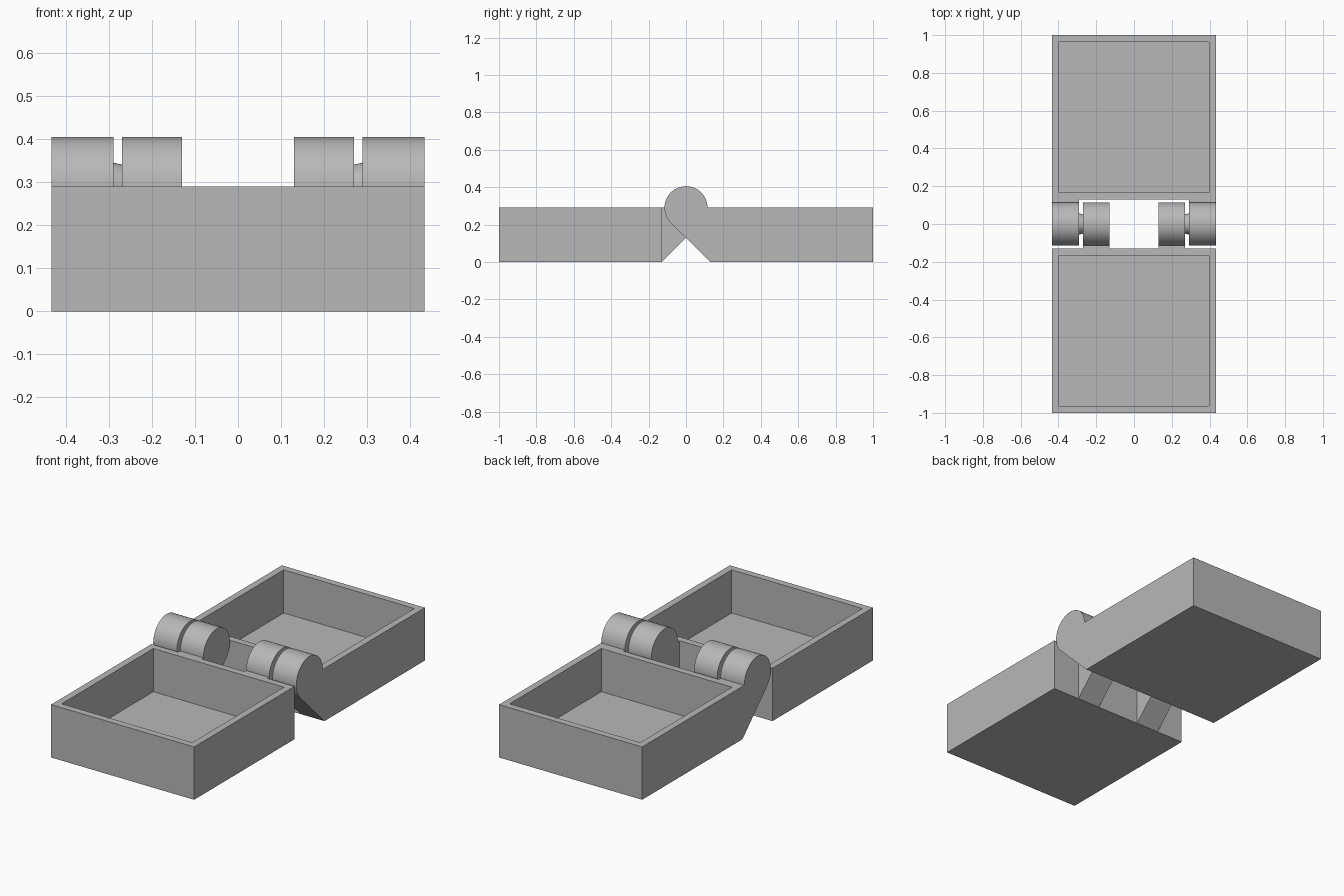
import bpy, bmesh, math
from mathutils import Matrix

cube = bpy.data.objects.get("Cube")
if cube:
    bpy.data.objects.remove(cube, do_unlink=True)

HALF_WIDTH = 0.434
HEIGHT = 0.29
GAP = 0.13        # distance from the hinge axis to each tray
RADIUS = 0.115    # knuckle radius
WALL = 0.053

grey = bpy.data.materials.new("plain_grey")
grey.diffuse_color = (0.48, 0.48, 0.48, 1)
grey.use_nodes = True
grey.node_tree.nodes["Principled BSDF"].inputs["Base Color"].default_value = grey.diffuse_color


def make_object(name, bm):
    bmesh.ops.recalc_face_normals(bm, faces=bm.faces)
    mesh = bpy.data.meshes.new(name)
    bm.to_mesh(mesh)
    bm.free()
    mesh.materials.append(grey)
    obj = bpy.data.objects.new(name, mesh)
    bpy.context.collection.objects.link(obj)
    return obj


def tray(name, side):
    """Open box: a block whose top face is inset and pushed down."""
    bm = bmesh.new()
    bmesh.ops.create_cube(bm, size=1)
    bmesh.ops.scale(bm, vec=(2 * HALF_WIDTH, 1 - GAP, HEIGHT), verts=bm.verts)
    bmesh.ops.translate(bm, vec=(0, side * (1 + GAP) / 2, HEIGHT / 2), verts=bm.verts)
    top = max(bm.faces, key=lambda f: f.calc_center_median().z)
    bmesh.ops.inset_region(bm, faces=[top], thickness=WALL)
    floor = bmesh.ops.extrude_face_region(bm, geom=[top])["geom"]
    bmesh.ops.delete(bm, geom=[top], context='FACES_ONLY')
    bmesh.ops.translate(bm, vec=(0, 0, WALL - HEIGHT),
                        verts=[v for v in floor if isinstance(v, bmesh.types.BMVert)])
    return make_object(name, bm)


def knuckle(name, side, x0, x1):
    """Round hinge barrel with a sloping arm down to its tray."""
    steps = 50
    arc = [math.radians(225) * i / steps for i in range(steps + 1)]
    profile = [(RADIUS * math.cos(a), HEIGHT + RADIUS * math.sin(a)) for a in arc]
    # the arm reaches slightly into the tray wall so the two weld together
    profile += [(GAP, 0), (GAP + 0.02, 0), (GAP + 0.02, HEIGHT)]
    bm = bmesh.new()
    face = bm.faces.new([bm.verts.new((x0, side * y, z)) for y, z in profile])
    geom = bmesh.ops.extrude_face_region(bm, geom=[face])["geom"]
    bmesh.ops.translate(bm, vec=(x1 - x0, 0, 0),
                        verts=[v for v in geom if isinstance(v, bmesh.types.BMVert)])
    return make_object(name, bm)


def cone(name, x0, r0, x1, r1):
    """Tapered pin lying along the hinge axis."""
    bm = bmesh.new()
    place = Matrix.Translation(((x0 + x1) / 2, 0, HEIGHT)) @ Matrix.Rotation(math.pi / 2, 4, 'Y')
    low, high = (r0, r1) if x0 < x1 else (r1, r0)
    bmesh.ops.create_cone(bm, cap_ends=True, segments=48, radius1=low, radius2=high,
                          depth=abs(x1 - x0), matrix=place)
    return make_object(name, bm)


def combine(target, other, operation):
    mod = target.modifiers.new(operation.lower(), 'BOOLEAN')
    mod.operation = operation
    mod.solver = 'EXACT'
    mod.object = other
    bpy.context.view_layer.objects.active = target
    bpy.ops.object.modifier_apply(modifier=mod.name)
    bpy.data.objects.remove(other, do_unlink=True)


back = tray("back_tray", 1)
front = tray("front_tray", -1)

for s, label in ((1, "left"), (-1, "right")):
    # outer knuckle with its pin belongs to the back tray
    combine(back, knuckle(label + "_outer_knuckle", 1, s * 0.29, s * HALF_WIDTH), 'UNION')
    combine(back, cone(label + "_pin", s * 0.3, 0.058, s * 0.2, 0.035), 'UNION')
    # inner knuckle with its socket belongs to the front tray
    inner = knuckle(label + "_inner_knuckle", -1, s * 0.13, s * 0.27)
    combine(inner, cone(label + "_socket", s * 0.28, 0.068, s * 0.185, 0.044), 'DIFFERENCE')
    combine(front, inner, 'UNION')

# smooth barrels, sharp corners
for obj in (back, front):
    bpy.ops.object.select_all(action='DESELECT')
    obj.select_set(True)
    bpy.context.view_layer.objects.active = obj
    bpy.ops.object.shade_smooth_by_angle(angle=math.radians(30))
